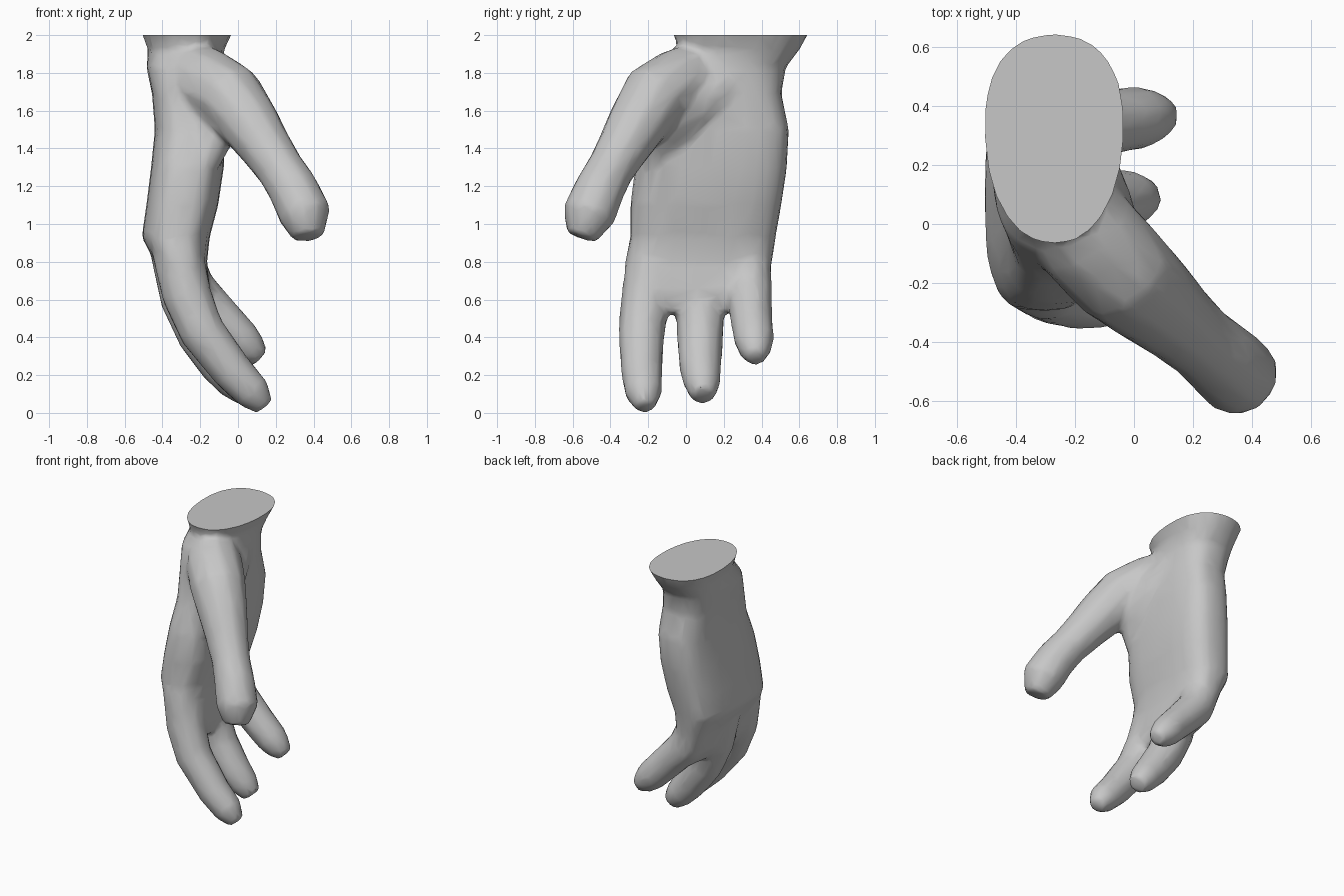
import bpy, bmesh, math
from mathutils import Vector

cube = bpy.data.objects.get("Cube")
if cube:
    bpy.data.objects.remove(cube, do_unlink=True)

SHADE = (0.57, 0.57, 0.57, 1)
grey = bpy.data.materials.new("plain grey")
grey.use_nodes = True
grey.diffuse_color = SHADE
grey.node_tree.nodes["Principled BSDF"].inputs["Base Color"].default_value = SHADE

bm = bmesh.new()


def loft(rings):
    """Skin a closed tube over a list of rings of points."""
    loops = [[bm.verts.new(p) for p in ring] for ring in rings]
    for a, b in zip(loops, loops[1:]):
        for i in range(len(a)):
            j = (i + 1) % len(a)
            bm.faces.new((a[i], a[j], b[j], b[i]))
    bm.faces.new(loops[0][::-1])
    bm.faces.new(loops[-1])


def palm_ring(z, x0, x1, y0, y1, power, taper=0, sides=24):
    """Level rounded-box section of the palm, narrower to the front by taper."""
    ring = []
    for i in range(sides):
        a = math.tau * i / sides
        c, s = math.cos(a), math.sin(a)
        wide = (x1 - x0) / 2 * (1 + taper * s)
        ring.append(Vector(((x0 + x1) / 2 + wide * math.copysign(abs(c) ** power, c),
                            (y0 + y1) / 2 + (y1 - y0) / 2 * math.copysign(abs(s) ** power, s), z)))
    return ring


def digit(path, sides=10):
    """Tapered tube: each stop is x, y, z, radius."""
    pts = [Vector(p[:3]) for p in path]
    rings = []
    for k, p in enumerate(pts):
        along = (pts[min(k + 1, len(pts) - 1)] - pts[max(k - 1, 0)]).normalized()
        side = (Vector((0, 1, 0)) - along * along.y).normalized()
        up = along.cross(side)
        rings.append([p + path[k][3] * (side * math.cos(math.tau * i / sides)
                                        + up * math.sin(math.tau * i / sides))
                      for i in range(sides)])
    loft(rings)


# Palm and flared wrist, running past the cut line
loft([palm_ring(*r) for r in (
    (2.08, -.53, -.01, -.10, .67, .88, .1), (2.0, -.505, -.035, -.065, .645, .88, .1),
    (1.92, -.475, -.075, -.04, .60, .85, .1), (1.83, -.485, -.08, -.10, .53, .8),
    (1.69, -.455, -.075, -.15, .505, .72), (1.5, -.44, -.065, -.20, .545, .68),
    (1.3, -.46, -.075, -.27, .535, .66), (1.1, -.485, -.105, -.295, .505, .66),
    (.93, -.51, -.15, -.295, .475, .68), (.79, -.435, -.165, -.325, .455, .68),
    (.64, -.39, -.145, -.33, .44, .7), (.53, -.32, -.17, -.27, .37, .8))])

# Three curled fingers
digit([(-.32, -.17, .85, .14), (-.27, -.21, .62, .135), (-.19, -.235, .43, .125),
       (-.03, -.235, .22, .112), (.08, -.225, .105, .10), (.14, -.215, .03, .055)])
digit([(-.33, .07, .85, .14), (-.28, .075, .60, .135), (-.20, .075, .41, .125),
       (-.09, .075, .25, .115), (-.01, .085, .155, .10), (.05, .09, .085, .065)])
digit([(-.32, .32, .85, .125), (-.24, .335, .66, .125), (-.10, .345, .51, .115),
       (.02, .36, .385, .108), (.07, .365, .335, .09), (.12, .37, .29, .055)])

# Thumb with a broad root, a slimmer joint and a fuller end
digit([(-.28, .10, 1.82, .16), (-.17, -.03, 1.75, .19), (-.04, -.17, 1.67, .185),
       (.07, -.265, 1.52, .162), (.15, -.335, 1.40, .142), (.225, -.40, 1.29, .13),
       (.29, -.455, 1.19, .136), (.355, -.515, 1.05, .143), (.372, -.555, .93, .085)])

# Low mound that blends the thumb into the palm
digit([(-.25, .32, 1.82, .10), (-.20, .20, 1.74, .145), (-.15, .04, 1.64, .155),
       (-.13, -.08, 1.53, .14), (-.14, -.15, 1.42, .10), (-.18, -.17, 1.32, .08)])

bmesh.ops.recalc_face_normals(bm, faces=bm.faces[:])
mesh = bpy.data.meshes.new("hand")
bm.to_mesh(mesh)
bm.free()
hand = bpy.data.objects.new("hand", mesh)
bpy.context.collection.objects.link(hand)

# Fuse the parts into one skin, soften the webs, then thin the mesh
fuse = hand.modifiers.new("fuse", 'REMESH')
fuse.mode = 'VOXEL'
fuse.voxel_size = 0.016
soften = hand.modifiers.new("soften", 'SMOOTH')
soften.factor = 0.5
soften.iterations = 14
thin = hand.modifiers.new("thin", 'DECIMATE')
thin.ratio = 0.06

evaluated = hand.evaluated_get(bpy.context.evaluated_depsgraph_get())
bm = bmesh.new()
bm.from_mesh(evaluated.to_mesh())
evaluated.to_mesh_clear()
hand.modifiers.clear()

# Flat cut across the wrist
cut = bmesh.ops.bisect_plane(bm, geom=bm.verts[:] + bm.edges[:] + bm.faces[:],
                             plane_co=(0, 0, 2), plane_no=(0, 0, 1), clear_outer=True)
rim = [e for e in cut["geom_cut"] if isinstance(e, bmesh.types.BMEdge)]
bmesh.ops.contextual_create(bm, geom=rim)
bmesh.ops.recalc_face_normals(bm, faces=bm.faces[:])
bm.to_mesh(mesh)
bm.free()
mesh.materials.clear()
mesh.materials.append(grey)

bpy.context.view_layer.objects.active = hand
hand.select_set(True)
bpy.ops.object.shade_smooth_by_angle(angle=math.radians(50))
